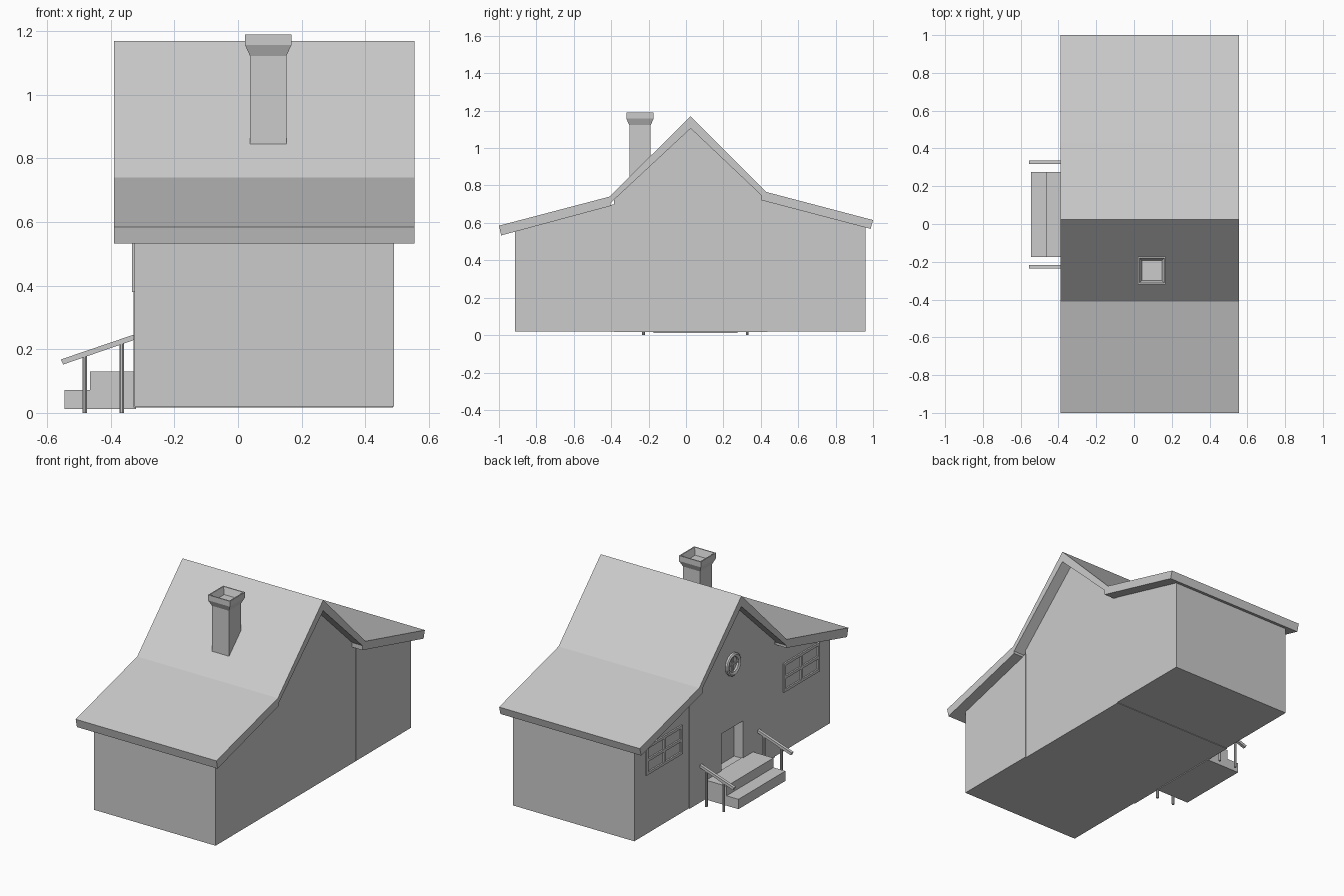
import bpy, bmesh, math
from mathutils import Matrix

if "Cube" in bpy.data.objects:
    bpy.data.objects.remove(bpy.data.objects["Cube"])


def finish(name, bm):
    bmesh.ops.recalc_face_normals(bm, faces=bm.faces)
    me = bpy.data.meshes.new(name)
    bm.to_mesh(me)
    bm.free()
    ob = bpy.data.objects.new(name, me)
    bpy.context.collection.objects.link(ob)
    return ob


def prism(name, pts, axis, a, b):
    """Extrude a 2D profile: axis 'x' takes (y, z) points, axis 'y' takes (x, z) points."""
    bm = bmesh.new()
    place = (lambda p, t: (t, p[0], p[1])) if axis == 'x' else (lambda p, t: (p[0], t, p[1]))
    face = bm.faces.new([bm.verts.new(place(p, a)) for p in pts])
    ext = bmesh.ops.extrude_face_region(bm, geom=[face])
    d = (b - a, 0, 0) if axis == 'x' else (0, b - a, 0)
    bmesh.ops.translate(bm, vec=d, verts=[v for v in ext['geom'] if isinstance(v, bmesh.types.BMVert)])
    return finish(name, bm)


def box(name, x, y, z):
    return prism(name, [(x[0], z[0]), (x[1], z[0]), (x[1], z[1]), (x[0], z[1])], 'y', *y)


def lathe(name, profile, n, matrix, closed=False):
    """Connect rings of (radius, height) around z; caps the ends unless closed on itself."""
    bm = bmesh.new()
    rings = [[bm.verts.new((r * math.cos(2 * math.pi * (i + .5) / n),
                            r * math.sin(2 * math.pi * (i + .5) / n), h)) for i in range(n)]
             for r, h in profile]
    pairs = list(zip(rings, rings[1:])) + ([(rings[-1], rings[0])] if closed else [])
    for p, q in pairs:
        for i in range(n):
            j = (i + 1) % n
            bm.faces.new((p[i], p[j], q[j], q[i]))
    if not closed:
        bm.faces.new(rings[0])
        bm.faces.new(rings[-1])
    bmesh.ops.transform(bm, matrix=matrix, verts=bm.verts)
    return finish(name, bm)


# Roof slab with a steep centre and shallow wings
prism("roof", [(-1, .585), (-.41, .74), (.025, 1.17), (.43, .765), (1, .615), (.987, .568),
               (.4, .722), (.4, .75), (.025, 1.105), (-.405, .705), (-.405, .69), (-.988, .533)],
      'x', -.39, .555)

# Walls: two wings and a slightly shifted middle block
prism("front_wing", [(-.915, .02), (-.38, .02), (-.38, .70), (-.405, .695), (-.915, .56)], 'x', -.325, .49)
prism("back_wing", [(.43, .02), (.96, .02), (.96, .58), (.43, .72)], 'x', -.325, .49)
middle = prism("middle_block", [(-.385, .017), (.435, .017), (.435, .725), (.4, .755),
                                (.025, 1.11), (-.385, .725)], 'x', -.328, .487)

# Doorway recess
cutter = box("doorway_cutter", (-.4, -.268), (-.08, .13), (.125, .355))
cutter.hide_render = True
cutter.hide_set(True)
mod = middle.modifiers.new("doorway", 'BOOLEAN')
mod.object = cutter
mod.operation = 'DIFFERENCE'
mod.solver = 'EXACT'

# Chimney: square shaft, flared cap and sunken top
q = math.sqrt(2)
lathe("chimney", [(.057 * q, .78), (.057 * q, 1.122), (.073 * q, 1.157), (.073 * q, 1.19),
                  (.066 * q, 1.19), (.052 * q, 1.15)], 4, Matrix.Translation((.095, -.246, 0)))

# Entrance steps
prism("entrance_steps", [(-.545, .012), (-.32, .012), (-.32, .13), (-.465, .13),
                         (-.465, .072), (-.545, .072)], 'y', -.175, .275)

# Handrails with two posts each
for side, y in (("front", -.227), ("back", .327)):
    prism(side + "_handrail", [(-.557, .168), (-.325, .247), (-.325, .23), (-.55, .152)],
          'y', y - .009, y + .009)
    for k, (x, top) in enumerate(((-.482, .183), (-.366, .222))):
        lathe(f"{side}_rail_post_{k + 1}", [(.008, 0), (.008, top)], 8, Matrix.Translation((x, y, 0)))

# Four-pane windows on the entrance side
for side, yc in (("front", -.637), ("back", .681)):
    hw, z0, z1, t = .173, .38, .555, .016
    zc = (z0 + z1) / 2
    xs = (-.334, -.32)
    for k, s in enumerate((-1, 0, 1)):
        y = yc + s * (hw - t / 2)
        box(f"{side}_window_upright_{k + 1}", xs, (y - t / 2, y + t / 2), (z0, z1))
        z = zc + s * ((z1 - z0) / 2 - t / 2)
        box(f"{side}_window_rail_{k + 1}", xs, (yc - hw, yc + hw), (z - t / 2, z + t / 2))

# Round gable window: ring and crossed bars
turn = Matrix.Translation((-.328, .025, .74)) @ Matrix.Rotation(-math.pi / 2, 4, 'Y')
lathe("round_window_ring", [(.068, -.01), (.068, .012), (.06, .018), (.045, .012), (.045, -.01)],
      16, turn, True)
box("round_window_upright", (-.334, -.32), (.02, .03), (.692, .788))
box("round_window_bar", (-.334, -.32), (-.023, .073), (.735, .745))
